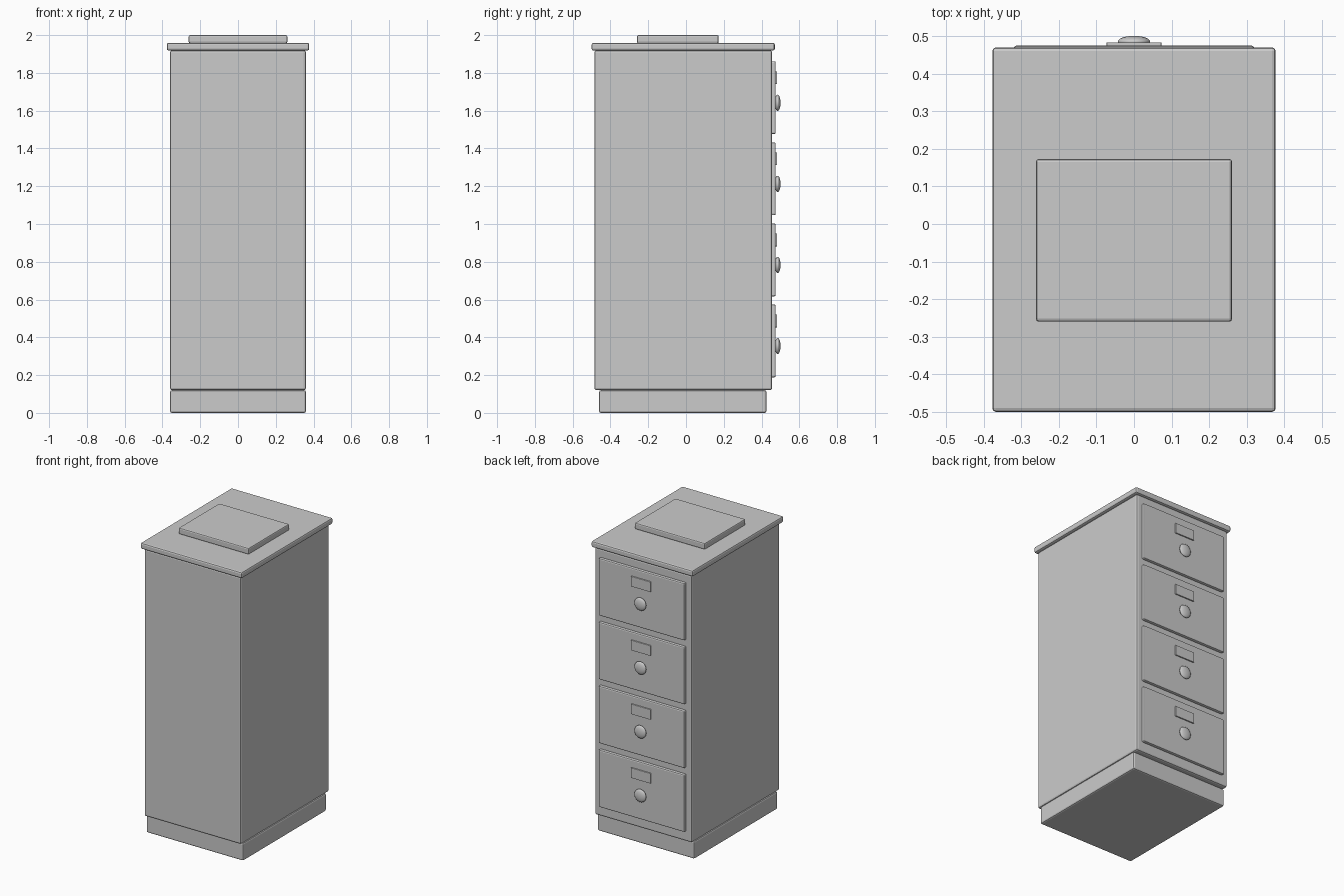
import bpy, math

if "Cube" in bpy.data.objects:
    bpy.data.objects.remove(bpy.data.objects["Cube"])


def box(name, x, y, z, bevel=0.01):
    """Bevelled box: half width x, (min, max) ranges for y and z."""
    bpy.ops.mesh.primitive_cube_add(size=1, location=(0, sum(y) / 2, sum(z) / 2))
    ob = bpy.context.object
    ob.name = name
    ob.scale = (2 * x, y[1] - y[0], z[1] - z[0])
    bpy.ops.object.transform_apply(location=False, rotation=False, scale=True)
    mod = ob.modifiers.new("edges", 'BEVEL')
    mod.width = bevel
    mod.segments = 2
    return ob


# Cabinet carcass
box("plinth", 0.36, (-0.46, 0.426), (0, 0.12))
box("cabinet_body", 0.36, (-0.485, 0.456), (0.12, 1.92), 0.012)
box("top_slab", 0.377, (-0.5, 0.47), (1.918, 1.959))
box("top_pad", 0.261, (-0.26, 0.173), (1.957, 2.0), 0.008)

# Four drawers, each with a label plate and a round knob
for i in range(4):
    z = 0.188 + 0.4292 * i
    box(f"drawer_{i + 1}", 0.32, (0.445, 0.475), (z, z + 0.386), 0.008)
    box(f"label_plate_{i + 1}", 0.073, (0.465, 0.483), (z + 0.265, z + 0.333), 0.002)

    bpy.ops.mesh.primitive_uv_sphere_add(segments=32, ring_count=16, radius=1,
                                         location=(0, 0.485, z + 0.166),
                                         rotation=(math.pi / 2, 0, 0))
    knob = bpy.context.object
    knob.name = f"knob_{i + 1}"
    knob.scale = (0.043, 0.043, 0.0155)
    bpy.ops.object.shade_smooth()
